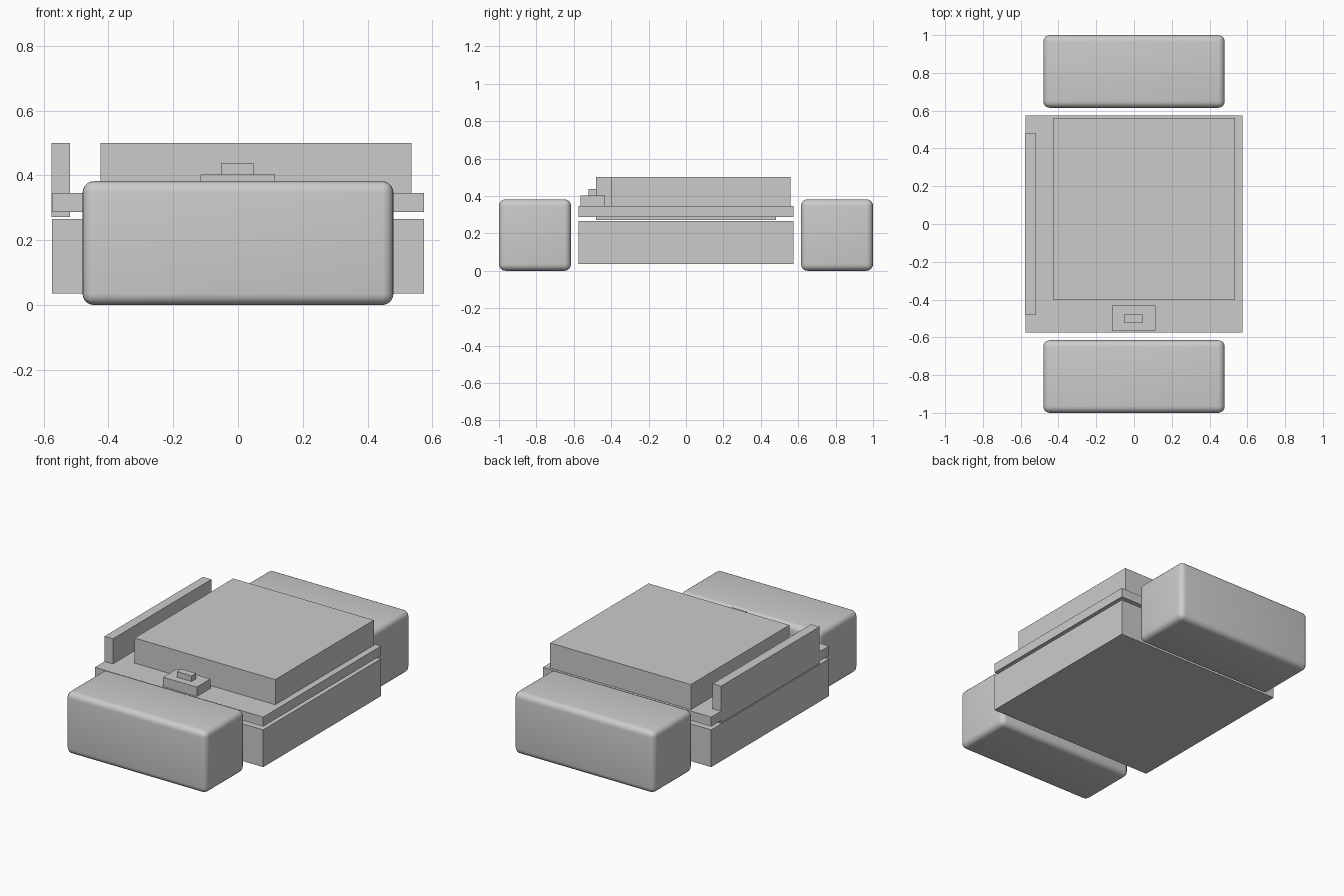
import bpy
from mathutils import Vector

cube = bpy.data.objects.get("Cube")
if cube:
    bpy.data.objects.remove(cube, do_unlink=True)

# Single plain grey
grey = bpy.data.materials.new("plain_grey")
grey.use_nodes = True
GREY = (0.6, 0.6, 0.6, 1)
grey.diffuse_color = GREY
grey.node_tree.nodes["Principled BSDF"].inputs["Base Color"].default_value = GREY


def box(name, low, high, bevel=0):
    """Box between two corners, optionally with rounded edges."""
    low, high = Vector(low), Vector(high)
    bpy.ops.mesh.primitive_cube_add(size=1, location=(low + high) / 2)
    obj = bpy.context.object
    obj.name = name
    obj.scale = high - low
    bpy.ops.object.transform_apply(location=False, rotation=False, scale=True)
    obj.data.materials.append(grey)
    if bevel:
        mod = obj.modifiers.new("rounded_edges", 'BEVEL')
        mod.width = bevel
        mod.segments = 5
        bpy.ops.object.modifier_apply(modifier=mod.name)
        bpy.ops.object.shade_smooth_by_angle()
    return obj


# Rounded end blocks
box("front_block", (-0.48, -1, 0), (0.48, -0.615, 0.382), 0.035)
box("back_block", (-0.48, 0.615, 0), (0.48, 1, 0.382), 0.035)

# Base and the plate floating just above it
box("base", (-0.575, -0.575, 0.036), (0.575, 0.575, 0.266))
box("plate", (-0.575, -0.575, 0.287), (0.575, 0.575, 0.345))

# Raised slab, offset towards the back left
box("slab", (-0.425, -0.402, 0.345), (0.536, 0.56, 0.5))

# Upright rail let into the plate on the right edge
box("side_rail", (-0.576, -0.48, 0.272), (-0.518, 0.48, 0.5))

# Latch with a small button at the front
box("latch", (-0.116, -0.565, 0.345), (0.114, -0.432, 0.403))
box("latch_button", (-0.052, -0.521, 0.403), (0.048, -0.478, 0.438))
